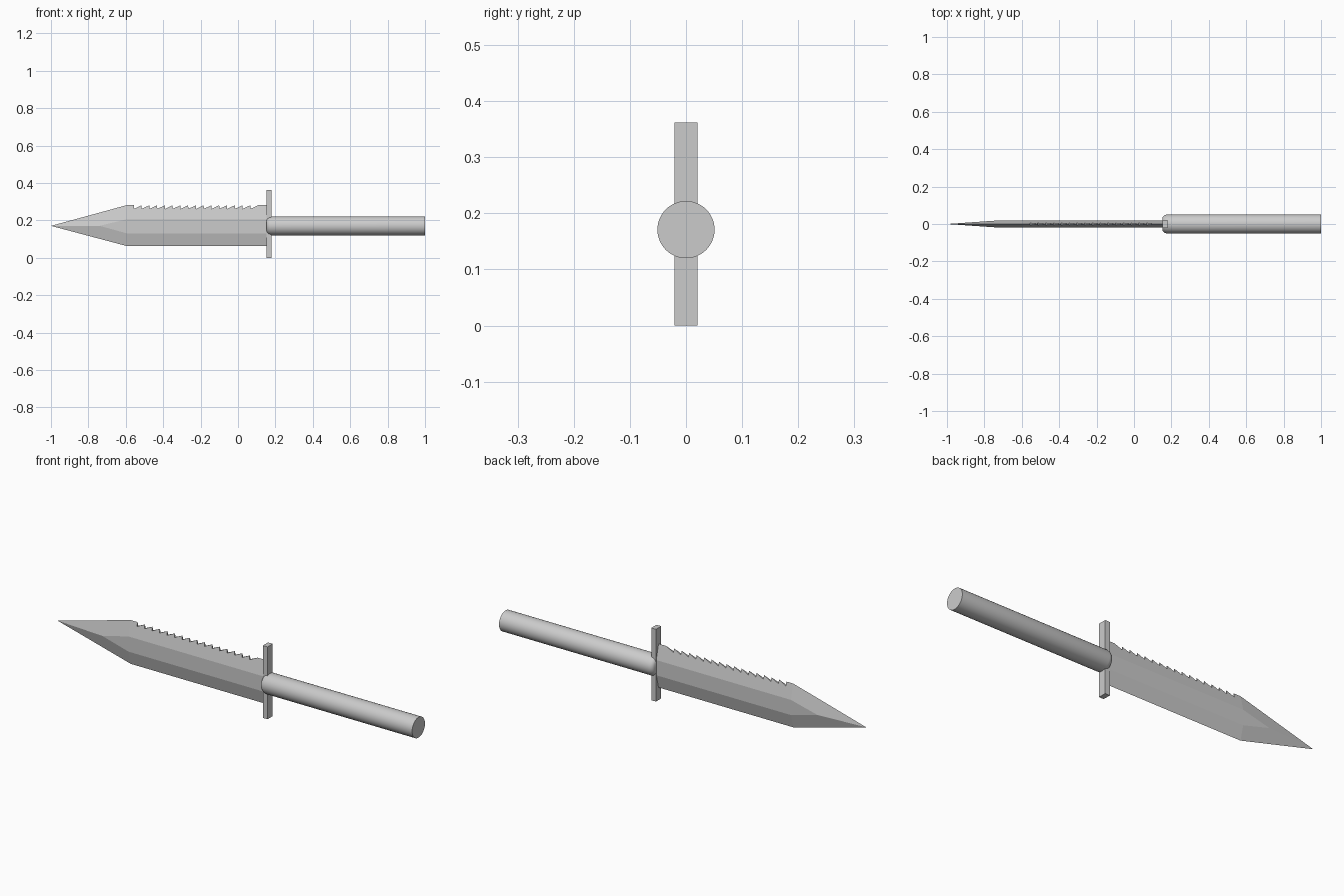
import bpy, math

if "Cube" in bpy.data.objects:
    bpy.data.objects.remove(bpy.data.objects["Cube"])

AXIS_Z = 0.171


def make_object(name, verts, faces):
    mesh = bpy.data.meshes.new(name)
    mesh.from_pydata(verts, [], faces)
    mesh.update()
    obj = bpy.data.objects.new(name, mesh)
    bpy.context.collection.objects.link(obj)
    return obj


def activate(obj):
    bpy.ops.object.select_all(action='DESELECT')
    obj.select_set(True)
    bpy.context.view_layer.objects.active = obj
    bpy.ops.object.mode_set(mode='EDIT')
    bpy.ops.mesh.select_all(action='SELECT')
    bpy.ops.mesh.normals_make_consistent(inside=False)
    bpy.ops.object.mode_set(mode='OBJECT')


# Blade: sharp outline in the middle plane, raised flat on both sides
X0, XS, T = 0.16, -0.594, 0.018
edge = [(X0, 0.282), (XS, 0.282), (-1.0, AXIS_Z), (XS, 0.063), (X0, 0.063)]
flat = [(X0, 0.207), (XS, 0.207), (-0.74, AXIS_Z), (XS, 0.131), (X0, 0.131)]
verts = [(x, 0, z) for x, z in edge]
verts += [(x, -T, z) for x, z in flat] + [(x, T, z) for x, z in flat]
faces = []
for base in (5, 10):
    for i in range(4):
        faces.append((i, i + 1, base + i + 1, base + i))
    faces.append((base, base + 1, base + 3, base + 4))
    faces.append((base + 1, base + 2, base + 3))
faces.append((0, 5, 9, 4, 14, 10))
blade = make_object("blade", verts, faces)
activate(blade)

# Saw teeth cut along the spine
N, START, PITCH = 16, -0.557, 0.0415
saw = [(START, 0.33)]
for i in range(N):
    x = START + i * PITCH
    saw += [(x + 0.001, 0.262), (x + PITCH, 0.281)]
saw.append((START + N * PITCH, 0.33))
n = len(saw)
cv = [(x, -0.06, z) for x, z in saw] + [(x, 0.06, z) for x, z in saw]
cf = [tuple(range(n)), tuple(range(2 * n - 1, n - 1, -1))]
cf += [(i, (i + 1) % n, (i + 1) % n + n, i + n) for i in range(n)]
cutter = make_object("tooth_cutter", cv, cf)
cutter.hide_render = True
activate(cutter)
activate(blade)
mod = blade.modifiers.new("teeth", 'BOOLEAN')
mod.operation = 'DIFFERENCE'
mod.solver = 'EXACT'
mod.object = cutter
bpy.ops.object.modifier_apply(modifier=mod.name)
bpy.data.objects.remove(cutter, do_unlink=True)

# Cross guard
bpy.ops.mesh.primitive_cube_add(size=1, location=(0.165, 0, 0.181))
guard = bpy.context.object
guard.name = "guard"
guard.scale = (0.026, 0.041, 0.362)
bpy.ops.object.transform_apply(location=False, rotation=False, scale=True)

# Handle: round bar with a rounded front end
profile = [(0.152, 0.034), (0.157, 0.042), (0.165, 0.048), (0.178, 0.051), (1.0, 0.051)]
SEG = 48
hv = [(x, r * math.cos(2 * math.pi * k / SEG), AXIS_Z + r * math.sin(2 * math.pi * k / SEG))
      for x, r in profile for k in range(SEG)]
hf = [(j * SEG + k, j * SEG + (k + 1) % SEG, (j + 1) * SEG + (k + 1) % SEG, (j + 1) * SEG + k)
      for j in range(len(profile) - 1) for k in range(SEG)]
hf += [tuple(range(SEG)), tuple(range((len(profile) - 1) * SEG, len(profile) * SEG))]
handle = make_object("handle", hv, hf)
activate(handle)
bpy.ops.object.shade_smooth_by_angle(angle=math.radians(35))
